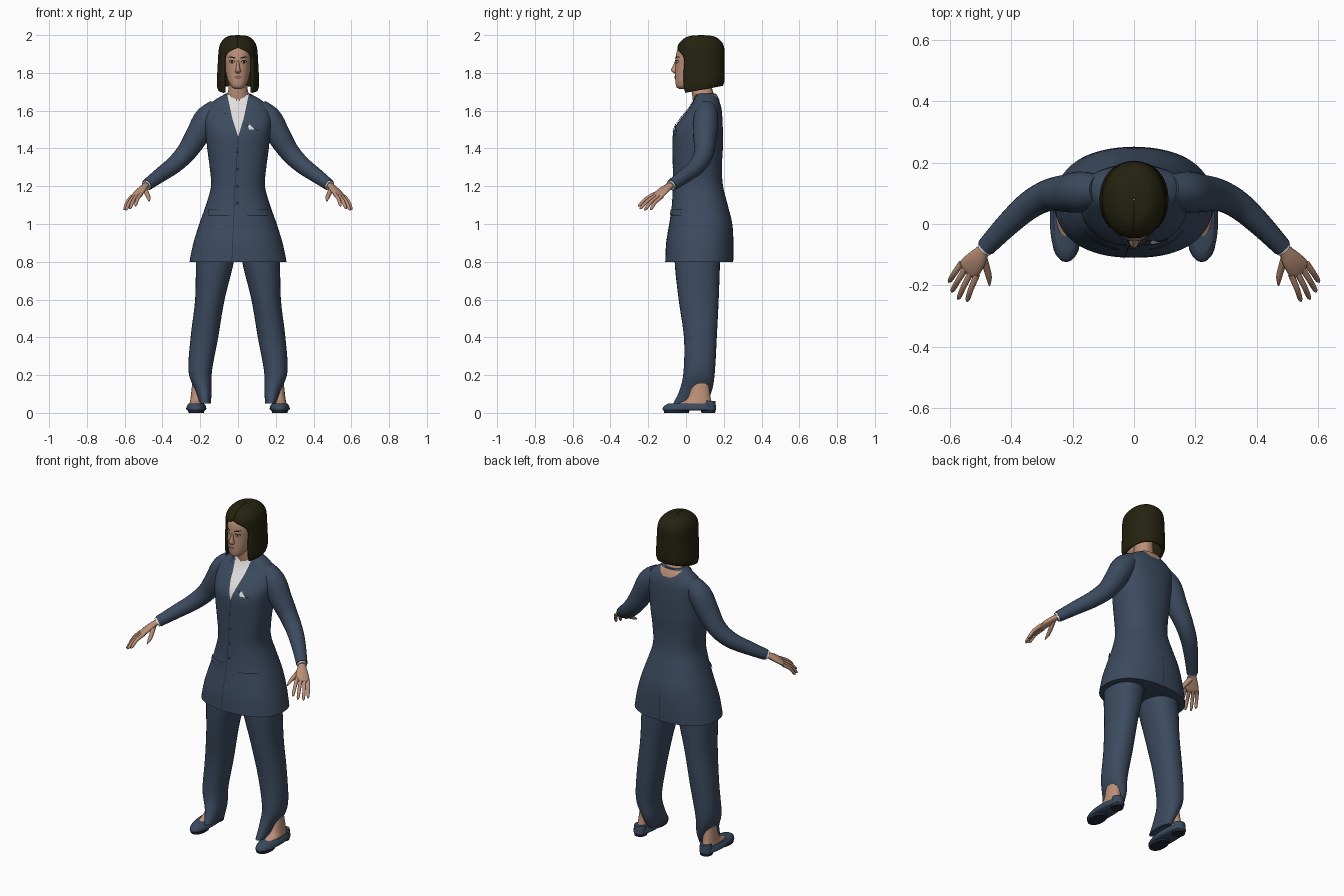
import bpy, bmesh, math
from mathutils import Vector
from mathutils.bvhtree import BVHTree

if "Cube" in bpy.data.objects:
    bpy.data.objects.remove(bpy.data.objects["Cube"])


def material(name, *rgb):
    m = bpy.data.materials.new(name)
    m.use_nodes = True
    m.diffuse_color = (*rgb, 1)
    bsdf = next(n for n in m.node_tree.nodes if n.type == 'BSDF_PRINCIPLED')
    bsdf.inputs["Base Color"].default_value = (*rgb, 1)
    bsdf.inputs["Roughness"].default_value = 0.8
    return m


NAVY = material("navy_cloth", .045, .07, .115)
DARK = material("dark_navy", .015, .022, .038)
SKIN = material("skin", .5, .28, .19)
HAIR = material("dark_hair", .018, .016, .005)
WHITE = material("white_shirt", .75, .74, .73)
LIP = material("lips", .3, .12, .09)
BLACK = material("eye_dark", .02, .013, .01)


def smooth_rows(rows, sub=5):
    """Catmull-Rom interpolation between rows of numbers."""
    out = []
    for i in range(len(rows) - 1):
        a, b, c, d = (rows[max(0, min(len(rows) - 1, i + k))] for k in (-1, 0, 1, 2))
        for k in range(sub):
            t = k / sub
            out.append([q + .5 * t * (r - p + t * (2*p - 5*q + 4*r - s + t * (3*(q - r) + s - p)))
                        for p, q, r, s in zip(a, b, c, d)])
    return out + [list(rows[-1])]


def skin_rings(name, rings, mat, closed=True, capped=True):
    bm = bmesh.new()
    vs = [[bm.verts.new(p) for p in ring] for ring in rings]
    n = len(vs[0])
    for a, b in zip(vs, vs[1:]):
        for i in range(n if closed else n - 1):
            j = (i + 1) % n
            bm.faces.new((a[i], a[j], b[j], b[i]))
    if capped:
        bm.faces.new(vs[0])
        bm.faces.new(vs[-1])
    bmesh.ops.recalc_face_normals(bm, faces=bm.faces)
    me = bpy.data.meshes.new(name)
    bm.to_mesh(me)
    bm.free()
    ob = bpy.data.objects.new(name, me)
    bpy.context.collection.objects.link(ob)
    me.materials.append(mat)
    bpy.ops.object.select_all(action='DESELECT')
    ob.select_set(True)
    bpy.context.view_layer.objects.active = ob
    bpy.ops.object.shade_smooth_by_angle(angle=math.radians(50))
    return ob


def oval(t, power):
    s, c = math.sin(t), math.cos(t)
    e = 2 / power
    return math.copysign(abs(s) ** e, s), math.copysign(abs(c) ** e, c)


def loft(name, rows, mat, power=2.2, seg=40, side=1):
    """Level rings; each row is z, centre x, centre y, half width, half depth."""
    rings = []
    for z, cx, cy, rx, ry in smooth_rows(rows):
        pts = [oval(2 * math.pi * i / seg, power) for i in range(seg)]
        rings.append([(side * (cx + rx * u), cy - ry * v, z) for u, v in pts])
    return skin_rings(name, rings, mat)


def tube(name, rows, mat, side=1, wide=(0, 0, 1), seg=16):
    """Rings across a path; each row is x, y, z, radius along wide, other radius."""
    rows = smooth_rows(rows)
    path = [Vector(r[:3]) for r in rows]
    rings = []
    for i, r in enumerate(rows):
        t = (path[min(i + 1, len(path) - 1)] - path[max(i - 1, 0)]).normalized()
        u = Vector(wide) - t * t.dot(Vector(wide))
        u.normalize()
        v = t.cross(u)
        ring = []
        for k in range(seg):
            a = 2 * math.pi * k / seg
            p = path[i] + u * (r[3] * math.cos(a)) + v * (r[4] * math.sin(a))
            ring.append((side * p.x, p.y, p.z))
        rings.append(ring)
    return skin_rings(name, rings, mat)


def plate(name, target, mat, rows, side=1, back=False, lift=.003, across=8):
    """Thin patch laid on the target's front or back; each row is z, x start, x end."""
    me = target.data
    tree = BVHTree.FromPolygons([v.co for v in me.vertices], [p.vertices for p in me.polygons])
    d = 1 if not back else -1
    rings = []
    for ra, rb in zip(rows, rows[1:]):
        for k in range(9):
            z, x0, x1 = (a + (b - a) * k / 8 for a, b in zip(ra, rb))
            ring = []
            for i in range(across + 1):
                x = side * (x0 + (x1 - x0) * i / across)
                hit, nor, _, _ = tree.ray_cast(Vector((x, -d, z)), Vector((0, d, 0)))
                ring.append(hit + nor * lift if hit else Vector((x, .05 * d, z)))
            rings.append(ring)
    return skin_rings(name, rings, mat, closed=False, capped=False)


# Jacket body: z, centre x, centre y, half width, half depth
jacket = loft("jacket", [
    (.80, 0, .07, .257, .18), (.9, 0, .073, .236, .178), (1.0, 0, .078, .205, .167),
    (1.1, 0, .073, .17, .148), (1.2, 0, .063, .143, .133), (1.3, 0, .06, .15, .13),
    (1.4, 0, .062, .163, .133), (1.49, 0, .064, .172, .131), (1.55, 0, .08, .178, .113),
    (1.61, 0, .102, .168, .086), (1.655, 0, .108, .125, .066), (1.69, 0, .105, .065, .052)],
    NAVY, power=2.3, seg=64)

# Shirt, lapels, closure line, buttons, pockets
plate("shirt_front", jacket, WHITE, [(1.465, 0, .003), (1.56, -.031, .031), (1.682, -.056, .056)], across=16)
plate("shirt_placket", jacket, WHITE, [(1.48, -.004, .004), (1.66, -.008, .008)], lift=.007)
plate("closure_line", jacket, DARK, [(.805, -.034, -.031), (1.2, -.017, -.014), (1.465, 0, .003)], across=2)
plate("back_vent", jacket, DARK, [(.805, -.002, .002), (1.0, -.001, .001)], back=True, across=2)
plate("nape", jacket, SKIN, [(1.645, -.02, .03), (1.66, -.05, .05), (1.684, -.07, .07)], back=True, across=16)
for z in (1.11, 1.2, 1.29, 1.38):
    plate("button", jacket, DARK, [(z - .008, -.008, 0), (z, -.013, .005), (z + .008, -.008, 0)], lift=.005)
plate("breast_pocket", jacket, DARK, [(1.475, .095, .105), (1.495, .06, .108), (1.525, .03, .04)], lift=.004)
plate("breast_welt", jacket, NAVY, [(1.468, .09, .105), (1.488, .055, .108), (1.518, .025, .04)], lift=.006)
plate("pocket_square", jacket, WHITE, [(1.497, .058, .088), (1.512, .052, .074), (1.525, .056, .06)], lift=.008)

for side, label in ((1, "left_"), (-1, "right_")):
    plate(label + "lapel", jacket, NAVY,
          [(1.465, .002, .004), (1.56, .031, .062), (1.6, .041, .075), (1.682, .055, .066)], side, lift=.006)
    plate(label + "shirt_collar", jacket, WHITE,
          [(1.62, .022, .026), (1.65, .012, .042), (1.682, .002, .055)], side, lift=.008)
    plate(label + "pocket_gap", jacket, DARK, [(1.042, .05, .155), (1.047, .045, .158)], side)
    plate(label + "pocket_flap", jacket, NAVY, [(1.047, .05, .155), (1.075, .045, .153)], side, lift=.007)

    # Sleeve and cuff
    tube(label + "sleeve", [
        (.11, .11, 1.615, .05, .05), (.168, .105, 1.555, .066, .066), (.218, .1, 1.465, .062, .062),
        (.275, .095, 1.378, .053, .052), (.34, .062, 1.312, .046, .046), (.41, 0, 1.26, .039, .039),
        (.482, -.075, 1.207, .031, .031)], NAVY, side, seg=24)
    tube(label + "cuff", [(.47, -.063, 1.216, .027, .027), (.488, -.082, 1.202, .027, .027)], WHITE, side)

    # Hand: palm, four fingers and thumb
    index_k, pinky_k = Vector((.512, -.165, 1.16)), Vector((.562, -.128, 1.145))
    tube(label + "palm", [
        (.465, -.058, 1.22, .02, .017), (.492, -.088, 1.2, .023, .016), (.514, -.118, 1.178, .034, .017),
        (.537, -.146, 1.153, .038, .014), (.545, -.156, 1.144, .028, .008)],
        SKIN, side, wide=pinky_k - index_k)
    tips = [(.545, -.253, 1.095), (.574, -.246, 1.08), (.595, -.222, 1.072), (.604, -.19, 1.075)]
    names = ["index_finger", "middle_finger", "ring_finger", "little_finger"]
    for i, (name, tip) in enumerate(zip(names, tips)):
        a, b = index_k.lerp(pinky_k, i / 3), Vector(tip)
        mid = a.lerp(b, .5) + Vector((.003, -.003, .006))
        tube(label + name, [(*a, .011, .011), (*mid, .0095, .0095),
                            (*a.lerp(b, .88), .008, .008), (*b, .002, .002)], SKIN, side, seg=10)
    tube(label + "thumb", [(.495, -.1, 1.188, .016, .014), (.482, -.138, 1.16, .014, .012),
                           (.473, -.172, 1.138, .01, .01), (.471, -.2, 1.12, .003, .003)], SKIN, side, seg=10)

    # Trouser leg, foot and shoe
    loft(label + "trouser_leg", [
        (.9, .115, .065, .095, .115), (.8, .122, .06, .1, .12), (.6, .149, .067, .078, .106),
        (.4, .178, .076, .073, .087), (.22, .2, .07, .062, .083), (.12, .183, .052, .044, .086),
        (.05, .173, .02, .029, .088)], NAVY, side=side, seg=32)
    loft(label + "foot", [(.02, .22, .03, .04, .115), (.05, .22, .05, .036, .09),
                          (.08, .217, .07, .034, .06), (.16, .21, .075, .032, .045)], SKIN, side=side)
    loft(label + "shoe", [(.012, .221, .018, .044, .136), (.02, .221, .018, .053, .142),
                          (.036, .221, .019, .05, .136), (.05, .221, .028, .041, .122)], NAVY, side=side)
    tube(label + "shoe_back", [(.221, .13, .015, .035, .03), (.221, .125, .045, .036, .032),
                               (.221, .125, .064, .032, .03)], NAVY, side, wide=(1, 0, 0))
    loft(label + "sole_front", [(0, .221, -.05, .04, .065), (.016, .221, -.05, .045, .07)], DARK, side=side)
    loft(label + "shoe_heel", [(0, .221, .118, .033, .036), (.018, .221, .118, .036, .04)], DARK, side=side)

# Neck and head
loft("neck", [(1.6, 0, .095, .06, .05), (1.68, 0, .09, .058, .057),
              (1.72, 0, .083, .05, .055), (1.8, 0, .08, .048, .055)], SKIN)
head = loft("head", [
    (1.715, 0, -.012, .016, .022), (1.725, 0, -.008, .034, .042), (1.75, 0, .01, .05, .066),
    (1.785, 0, .03, .061, .087), (1.83, 0, .05, .07, .106), (1.88, 0, .06, .075, .115),
    (1.93, 0, .068, .073, .11), (1.965, 0, .075, .05, .075), (1.98, 0, .075, .015, .02)], SKIN, seg=48)
loft("nose", [(1.872, 0, -.048, .006, .007), (1.845, 0, -.053, .008, .013), (1.82, 0, -.056, .012, .022),
              (1.808, 0, -.053, .016, .023), (1.798, 0, -.048, .01, .015)], SKIN, power=2, seg=20)
plate("lips", head, LIP, [(1.768, -.008, .008), (1.778, -.022, .022), (1.787, -.008, .008)], lift=.004)
for side, label in ((1, "left_"), (-1, "right_")):
    plate(label + "eye_rim", head, BLACK, [(1.851, .024, .036), (1.859, .014, .047), (1.867, .022, .042)], side, lift=.002)
    plate(label + "eye_white", head, WHITE, [(1.854, .026, .034), (1.858, .018, .042), (1.862, .024, .038)], side)
    plate(label + "iris", head, BLACK, [(1.853, .026, .034), (1.863, .026, .034)], side, lift=.004)
    plate(label + "eyebrow", head, BLACK, [(1.876, .012, .018), (1.882, .014, .05), (1.887, .03, .044)], side)

# Bobbed hair: z, opening angle, centre y, half width, half depth
rings = []
for z, opening, cy, rx, ry in smooth_rows([
        (2.0, 0, .08, .004, .004), (1.996, 0, .08, .045, .055), (1.985, 0, .08, .069, .086),
        (1.96, 0, .079, .091, .113), (1.935, 1, .078, .1, .124), (1.905, 33, .079, .104, .125),
        (1.87, 45, .08, .106, .124), (1.8, 43, .08, .11, .125), (1.74, 42, .081, .112, .123),
        (1.71, 44, .081, .106, .114)]):
    a = math.radians(max(opening, .3))
    slant = .022 * max(0, min(1, (1.85 - z) / .14))
    ring = []
    for i in range(49):
        t = a + (2 * math.pi - 2 * a) * i / 48
        u, v = oval(t, 2.15)
        ring.append((rx * u, cy - ry * v, z - slant * math.cos(t)))
    rings.append(ring)
hair = skin_rings("hair", rings, HAIR, closed=False, capped=False)
shell = hair.modifiers.new("thickness", 'SOLIDIFY')
shell.thickness = .014
shell.offset = -1
